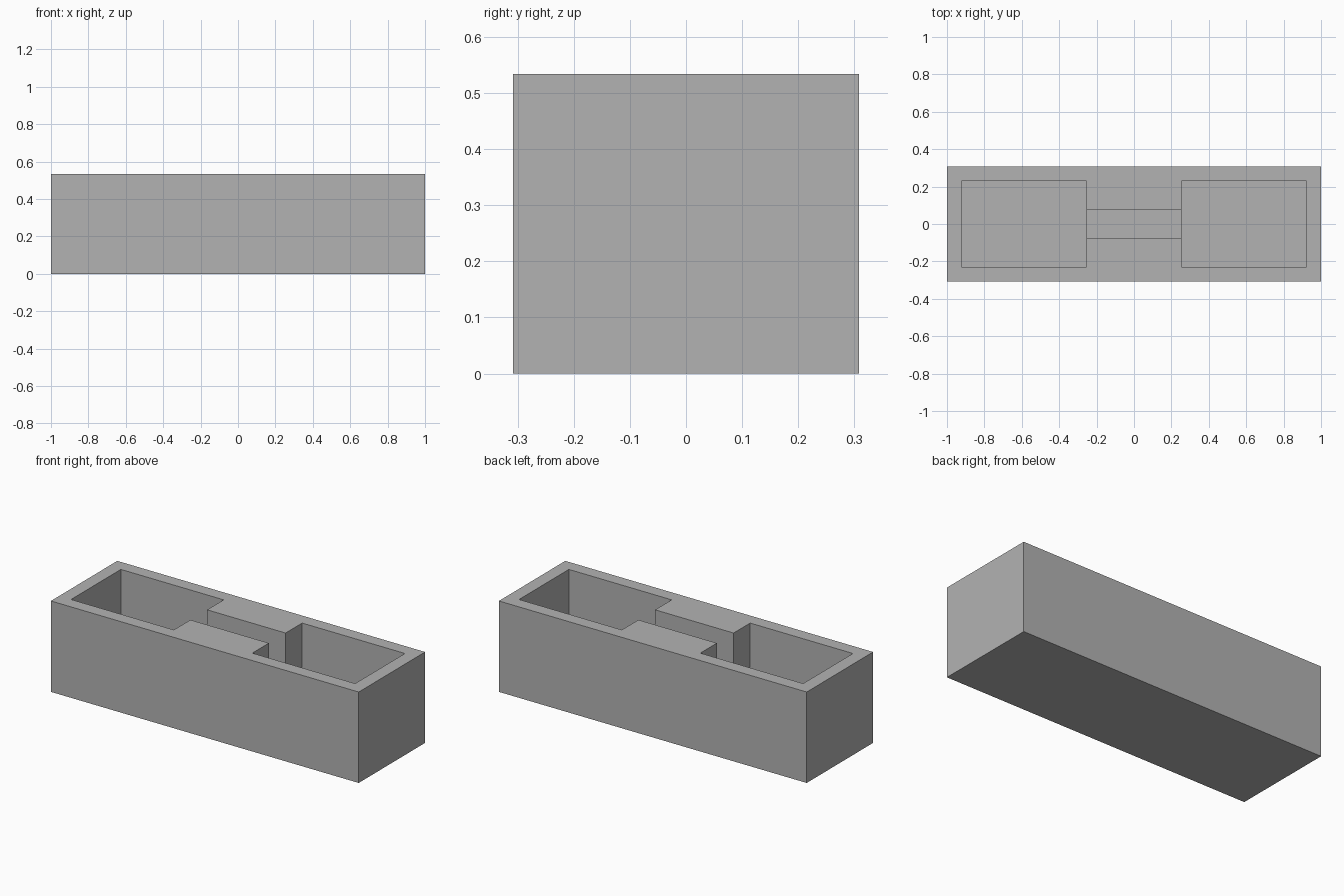
import bpy

if "Cube" in bpy.data.objects:
    bpy.data.objects.remove(bpy.data.objects["Cube"])

# Overall sizes
LENGTH, WIDTH, HEIGHT = 2.0, 0.616, 0.534
WALL = 0.077            # rim and floor thickness
INNER = 0.255           # x where each pocket starts
SLOT_WIDTH = 0.155
SLOT_FLOOR = 0.23

grey = bpy.data.materials.new("plain grey")
grey.diffuse_color = (0.45, 0.45, 0.45, 1)
grey.use_nodes = True
grey.node_tree.nodes["Principled BSDF"].inputs["Base Color"].default_value = grey.diffuse_color


def box(name, x0, x1, width, z0, z1):
    """Box centred on y = 0 between the given x and z limits."""
    bpy.ops.mesh.primitive_cube_add(size=1, location=((x0 + x1) / 2, 0, (z0 + z1) / 2))
    ob = bpy.context.object
    ob.name = name
    ob.scale = (x1 - x0, width, z1 - z0)
    bpy.ops.object.transform_apply(location=True, rotation=False, scale=True)
    return ob


# Solid block
block = box("trough_block", -LENGTH / 2, LENGTH / 2, WIDTH, 0, HEIGHT)
block.data.materials.append(grey)

# Two end pockets and the narrow channel joining them
top = HEIGHT + 0.1
pocket_width = WIDTH - 2 * WALL
outer = LENGTH / 2 - WALL
cutters = [
    box("left_pocket_cutter", -outer, -INNER, pocket_width, WALL, top),
    box("right_pocket_cutter", INNER, outer, pocket_width, WALL, top),
    box("channel_cutter", -INNER - 0.05, INNER + 0.05, SLOT_WIDTH, SLOT_FLOOR, top),
]
for cutter in cutters:
    cutter.data.materials.append(grey)
    cut = block.modifiers.new(cutter.name, 'BOOLEAN')
    cut.operation = 'DIFFERENCE'
    cut.solver = 'EXACT'
    cut.object = cutter

# Apply the cuts, then remove the helpers
bpy.ops.object.select_all(action='DESELECT')
bpy.context.view_layer.objects.active = block
block.select_set(True)
for cutter in cutters:
    bpy.ops.object.modifier_apply(modifier=cutter.name)
for cutter in cutters:
    bpy.data.objects.remove(cutter, do_unlink=True)
